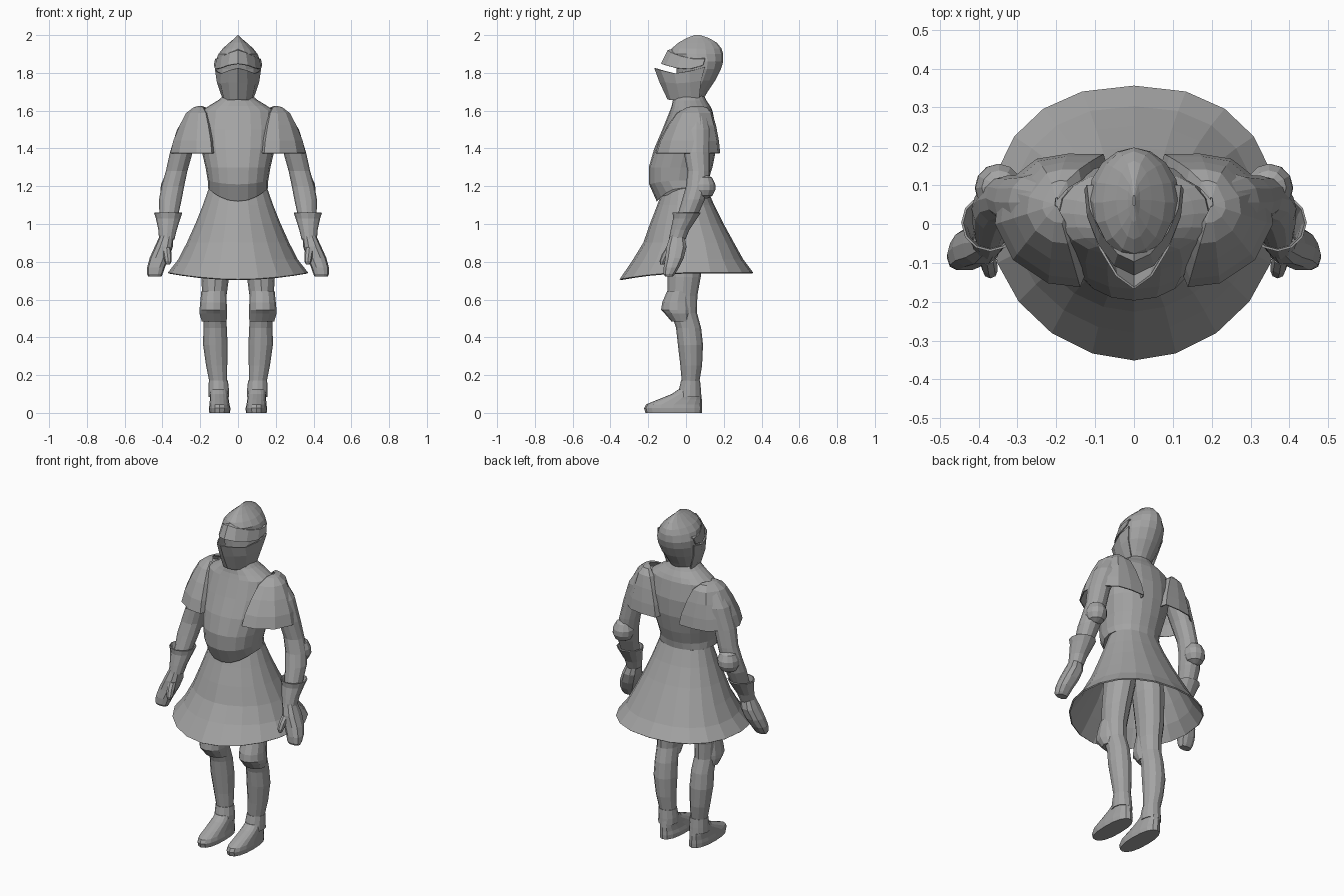
import bpy, bmesh, math

# Dark steel
steel = bpy.data.materials.new("steel")
steel.diffuse_color = (.37, .37, .37, 1)


def finish(name, bm, mirror=False, thick=0.0):
    bmesh.ops.recalc_face_normals(bm, faces=bm.faces)
    me = bpy.data.meshes.new(name)
    bm.to_mesh(me)
    bm.free()
    me.materials.append(steel)
    ob = bpy.data.objects.new(name, me)
    bpy.context.collection.objects.link(ob)
    if mirror:
        ob.modifiers.new("mirror", "MIRROR").merge_threshold = 0.0005
    if thick:
        so = ob.modifiers.new("thickness", "SOLIDIFY")
        so.thickness = thick
        so.offset = 0
    return ob


def loft(name, rings, n=12, mirror=False, caps=True, thick=0.0, e=2.0, eb=None):
    """rings: (z, centre x, half width, front y, back y, [front dip])
    e / eb: roundness of the front / back half"""
    bm = bmesh.new()
    loops = []
    for z, cx, rx, yf, yb, *rest in rings:
        dip = rest[0] if rest else 0
        loop = []
        for i in range(n):
            a = 2 * math.pi * i / n
            c, s = round(math.cos(a), 6), round(math.sin(a), 6)
            k = (eb or e) if s > 0 else e
            px = math.copysign(abs(c) ** (2 / k), c)
            py = math.copysign(abs(s) ** (2 / k), s)
            loop.append(bm.verts.new((cx + rx * px,
                                      (yf + yb) / 2 + (yb - yf) / 2 * py,
                                      z - dip * max(0, -s) ** 2)))
        loops.append(loop)
    for a, b in zip(loops, loops[1:]):
        for i in range(n):
            j = (i + 1) % n
            bm.faces.new((a[i], a[j], b[j], b[i]))
    if caps:
        bm.faces.new(loops[0])
        bm.faces.new(loops[-1])
    return finish(name, bm, mirror, thick)


def sheet(name, rows, thick=0.006):
    """mirrored open plate from rows of points"""
    bm = bmesh.new()
    grid = [[bm.verts.new(p) for p in row] for row in rows]
    for a, b in zip(grid, grid[1:]):
        for i in range(len(a) - 1):
            bm.faces.new((a[i], a[i + 1], b[i + 1], b[i]))
    return finish(name, bm, True, thick)


# Helmet skull with pointed ridge
loft("helmet_skull", [
    (1.65, 0, .072, -.065, .085), (1.70, 0, .088, -.055, .115),
    (1.76, 0, .108, -.05, .155), (1.82, 0, .119, -.05, .185),
    (1.86, 0, .118, -.06, .197), (1.90, 0, .104, -.088, .197),
    (1.93, 0, .080, -.075, .187), (1.96, 0, .046, -.040, .163),
    (1.985, 0, .016, .005, .120), (2.0, 0, .003, .045, .075)], 16, e=1.9)

# Visor: lower face plate and brow plate with an eye slit between
sheet("visor_lower", [
    [(0, -.165, 1.825), (.045, -.132, 1.815), (.088, -.06, 1.797), (.118, .02, 1.81), (.120, .10, 1.83)],
    [(0, -.137, 1.75), (.048, -.107, 1.75), (.09, -.05, 1.745), (.109, .02, 1.75), (.106, .08, 1.76)],
    [(0, -.095, 1.66), (.04, -.078, 1.657), (.07, -.03, 1.655), (.078, .03, 1.66), (.078, .07, 1.67)]])
sheet("visor_brow", [
    [(0, -.13, 1.848), (.05, -.105, 1.84), (.09, -.05, 1.825), (.118, .02, 1.82), (.125, .09, 1.84)],
    [(0, -.095, 1.918), (.04, -.076, 1.905), (.085, -.022, 1.885), (.112, .04, 1.872), (.119, .10, 1.872)],
    [(0, -.07, 1.925), (.035, -.055, 1.912), (.075, -.012, 1.892), (.098, .045, 1.878), (.10, .10, 1.878)]])

# Breastplate and backplate with collar and pointed waist
loft("cuirass", [
    (1.68, 0, .075, -.065, .095), (1.655, 0, .105, -.070, .108),
    (1.625, 0, .155, -.076, .128), (1.60, 0, .192, -.085, .140),
    (1.50, 0, .205, -.125, .160), (1.40, 0, .195, -.168, .160),
    (1.30, 0, .172, -.197, .140), (1.23, 0, .160, -.195, .118, .02),
    (1.19, 0, .160, -.155, .112, .07)], 20, e=2.15)

# Flared skirt
loft("skirt", [
    (1.19, 0, .150, -.115, .107), (1.10, 0, .182, -.148, .145),
    (1.00, 0, .222, -.187, .195), (.90, 0, .267, -.222, .25),
    (.81, 0, .313, -.277, .30), (.74, 0, .368, -.348, .353, .035)],
    20, caps=False, thick=.008, e=1.9, eb=2.3)

# Pauldrons: shells from the shoulder top to a lower rim, edges meeting the chest
rim = [(.12, -.11), (.14, -.160), (.22, -.150), (.31, -.090), (.355, .0),
       (.345, .09), (.25, .165), (.17, .178), (.08, .178), (.07, .14)]
rows = []
for z, f in [(1.623, .02), (1.615, .22), (1.585, .47), (1.52, .69), (1.44, .9), (1.375, 1)]:
    rows.append([(.2 + (x - .2) * f,
                  .05 + (y - .05) * (math.sqrt(f) if y > .1 else f), z)
                 for x, y in rim])
sheet("pauldron", rows)

# Arms, elbow guards
loft("arm", [
    (1.58, .215, .055, .0, .11), (1.50, .255, .068, -.02, .13),
    (1.38, .300, .060, -.012, .125), (1.28, .325, .057, .008, .125),
    (1.20, .345, .060, .0, .12), (1.13, .358, .060, -.02, .10),
    (1.03, .368, .048, -.05, .055), (.95, .372, .038, -.075, .005)],
    12, True)
loft("elbow_guard", [
    (1.262, .345, .015, .085, .11), (1.245, .347, .045, .05, .138),
    (1.21, .348, .060, .03, .155), (1.18, .35, .060, .03, .155),
    (1.15, .352, .045, .045, .14), (1.135, .354, .015, .08, .11)], 12, True)

# Gauntlets: flared cuff, mitten hand, thumb
loft("gauntlet_cuff", [
    (1.06, .37, .072, -.068, .075), (1.03, .37, .062, -.065, .055),
    (.97, .373, .046, -.078, .015), (.92, .377, .038, -.088, -.005)],
    12, True, caps=False, thick=.006)
loft("gauntlet_hand", [
    (.94, .377, .036, -.085, -.008), (.88, .393, .048, -.105, .005),
    (.82, .416, .052, -.112, -.01), (.77, .434, .047, -.120, -.035),
    (.735, .440, .041, -.120, -.058), (.722, .440, .035, -.112, -.068)],
    10, True, e=2.5)
loft("gauntlet_thumb", [
    (.875, .378, .022, -.105, -.06), (.84, .374, .022, -.128, -.08),
    (.805, .370, .019, -.140, -.102), (.785, .370, .010, -.137, -.115)],
    8, True)

# Legs, knee guards, ankle flanges, feet
loft("leg", [
    (1.08, .080, .075, -.09, .09), (.88, .103, .083, -.10, .10),
    (.72, .121, .074, -.098, .078), (.62, .125, .064, -.098, .06),
    (.53, .125, .060, -.08, .058), (.45, .121, .062, -.053, .08),
    (.36, .120, .065, -.043, .09), (.25, .113, .056, -.030, .085),
    (.16, .104, .047, -.022, .070), (.09, .100, .048, -.035, .075)],
    12, True)
loft("knee_guard", [
    (.645, .128, .066, -.100, .03), (.585, .130, .070, -.126, .035),
    (.545, .131, .073, -.132, .04), (.525, .131, .073, -.112, .035),
    (.485, .126, .066, -.078, .03)], 12, True)
loft("ankle_flange", [
    (.17, .104, .048, -.024, .072), (.12, .102, .052, -.036, .077),
    (.085, .102, .053, -.04, .079)], 12, True, caps=False, thick=.005)
loft("foot", [
    (0, .097, .055, -.215, .085), (.025, .097, .057, -.222, .086),
    (.045, .098, .053, -.212, .085), (.07, .099, .050, -.150, .084),
    (.10, .100, .048, -.075, .080), (.125, .101, .044, -.04, .075)],
    16, True, e=2.3)
